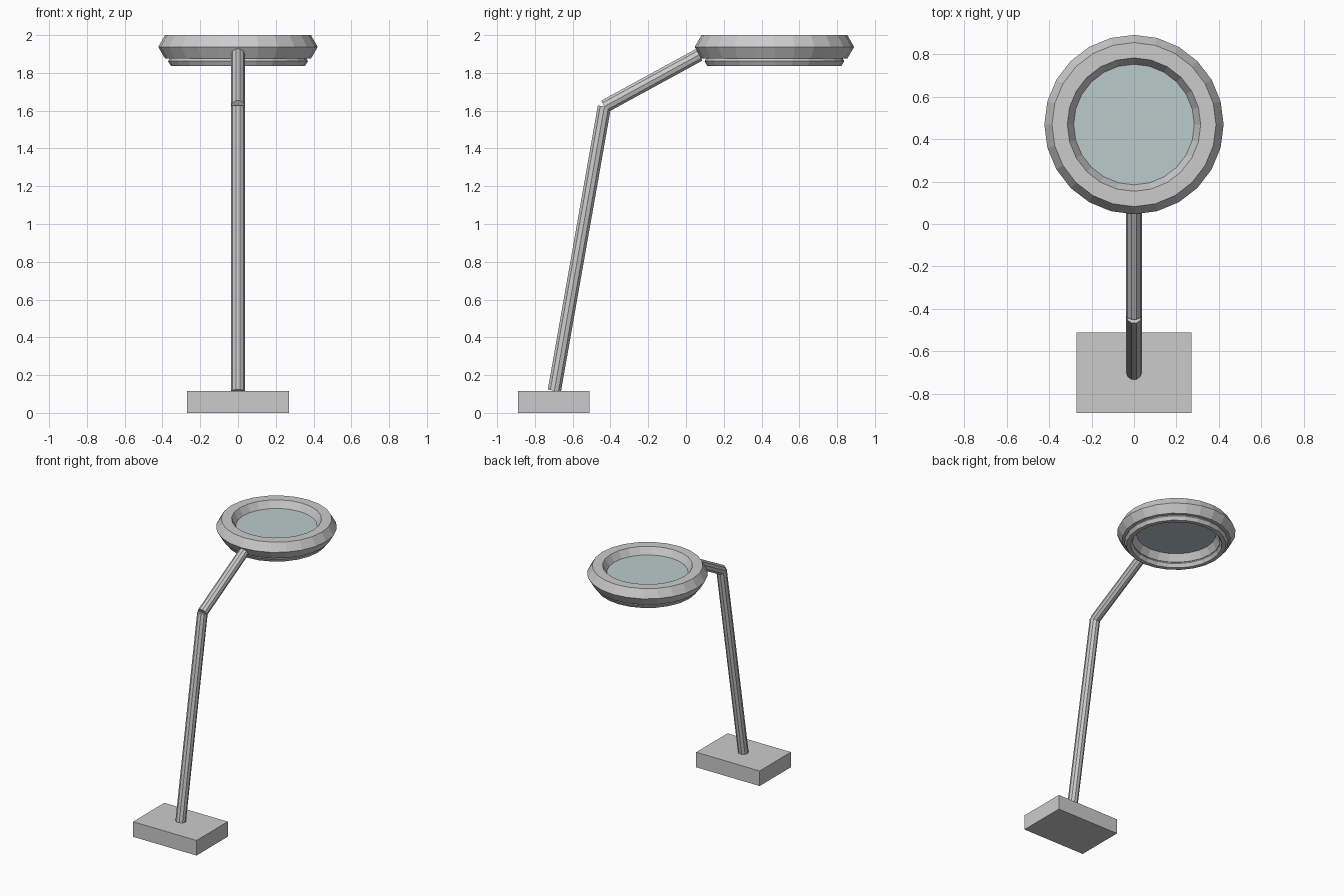
import bpy, bmesh, math
from mathutils import Vector

if "Cube" in bpy.data.objects:
    bpy.data.objects.remove(bpy.data.objects["Cube"])

HEAD_Y, HEAD_Z, SEGS = 0.468, 1.9376, 24
ELBOW = Vector((0, -0.432, 1.622))


def ring(name, z, major, minor):
    bpy.ops.mesh.primitive_torus_add(
        location=(0, HEAD_Y, z), major_segments=SEGS, minor_segments=6,
        major_radius=major, minor_radius=minor)
    bpy.context.object.name = name


def rod(name, a, b, radius=0.037):
    d = b - a
    bpy.ops.mesh.primitive_cylinder_add(
        vertices=10, radius=radius, depth=d.length, location=(a + b) / 2)
    ob = bpy.context.object
    ob.name = name
    # tilt in the y-z plane, then turn so side corners lie on x
    ob.rotation_euler = (-math.atan2(d.y, d.z), 0, 0)
    for v in ob.data.vertices:
        x, y = v.co.x, v.co.y
        v.co.x, v.co.y = y, -x


# Base block
bpy.ops.mesh.primitive_cube_add(size=1, location=(0, -0.70, 0.058))
base = bpy.context.object
base.name = "base"
base.scale = (0.54, 0.38, 0.116)

# Two arm rods
rod("lower_arm", Vector((0, -0.697, 0.117)), ELBOW)
rod("upper_arm", ELBOW, Vector((0, 0.07, 1.896)))

# Lens frame and the smaller light ring below it
ring("lens_frame", HEAD_Z, 0.35, 0.072)
ring("light_ring", 1.862, 0.34, 0.03)

# Glass disc
bpy.ops.mesh.primitive_cylinder_add(
    vertices=SEGS, radius=0.287, depth=0.02, location=(0, HEAD_Y, HEAD_Z))
lens = bpy.context.object
lens.name = "lens"
glass = bpy.data.materials.new("glass")
glass.diffuse_color = (0.5, 0.6, 0.6, 1)
glass.use_nodes = True
glass.node_tree.nodes["Principled BSDF"].inputs["Base Color"].default_value = glass.diffuse_color
lens.data.materials.append(glass)
